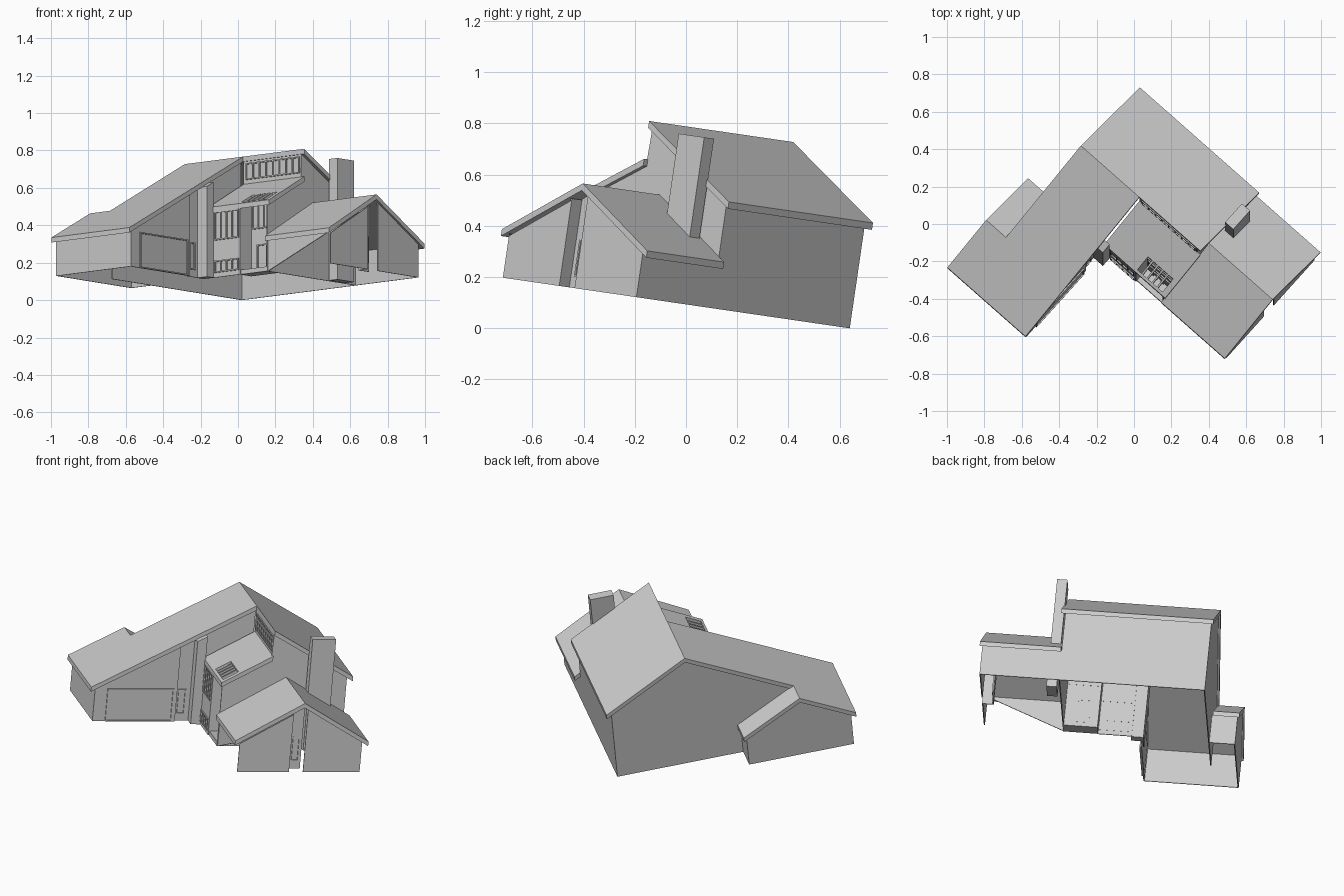
import bpy, bmesh, math
from mathutils import Matrix, Vector

cube = bpy.data.objects.get("Cube")
if cube:
    bpy.data.objects.remove(cube)

grey = bpy.data.materials.new("plain_grey")
grey.use_nodes = True
colour = (0.6, 0.6, 0.6, 1)
grey.diffuse_color = colour
grey.node_tree.nodes["Principled BSDF"].inputs["Base Color"].default_value = colour

# House axes: p along the main ridge, q across it, r up from the ground plane
PLACE = (Matrix.Rotation(math.radians(-8.3), 4, 'X')
         @ Matrix.Rotation(math.radians(-41.7), 4, 'Z')
         @ Matrix.Translation((0, 0, 0.092)))
WALL = 0.006
ROOF = 0.027


def build(name, prisms):
    """One object from prisms: (axis, start, end, outline in the other two axes)."""
    bm = bmesh.new()
    for axis, a0, a1, outline in prisms:
        def point(a, u, v):
            return {'p': (a, u, v), 'q': (u, a, v), 'r': (u, v, a)}[axis]
        ends = [[bm.verts.new(point(a, u, v)) for u, v in outline] for a in (a0, a1)]
        bm.faces.new(ends[0])
        bm.faces.new(ends[1])
        n = len(outline)
        for i in range(n):
            j = (i + 1) % n
            bm.faces.new((ends[0][i], ends[0][j], ends[1][j], ends[1][i]))
    bmesh.ops.recalc_face_normals(bm, faces=bm.faces)
    bm.transform(PLACE)
    mesh = bpy.data.meshes.new(name)
    bm.to_mesh(mesh)
    bm.free()
    mesh.materials.append(grey)
    obj = bpy.data.objects.new(name, mesh)
    bpy.context.collection.objects.link(obj)
    return obj


def rect(u0, u1, v0, v1):
    return [(u0, v0), (u1, v0), (u1, v1), (u0, v1)]


def wall(name, axis, at, outline):
    return build(name, [(axis, at - WALL, at, outline)])


def slab(top):
    """Roof cross-section: the top line and the same line lowered."""
    return top + [(q, r - ROOF) for q, r in reversed(top)]


def window(name, axis, at, u0, u1, v0, v1, panes=1, bar=0.007, depth=0.007):
    parts = [rect(u0, u1, v0, v0 + bar), rect(u0, u1, v1 - bar, v1)]
    for i in range(panes + 1):
        u = u0 + (u1 - u0 - bar) * i / panes
        parts.append(rect(u, u + bar, v0 + bar, v1 - bar))
    build(name, [(axis, at - depth, at + depth, o) for o in parts])


# Roof heights
RIDGE_Q, RIDGE_R = 0.042, 0.688
def long_slope(q):
    return RIDGE_R + 0.528 * (q - RIDGE_Q)
def back_slope(q):
    return RIDGE_R - 0.565 * (q - RIDGE_Q)
def low_slope(q):
    return 0.385 + 0.55 * (q + 0.235)

# Main roofs
ridge = (RIDGE_Q, RIDGE_R)
build("main_back_roof", [('p', -0.418, 0.437, slab([ridge, (0.516, back_slope(0.516))]))])
build("garage_wing_roof", [('p', -0.418, 0, slab([(-0.872, long_slope(-0.872)), ridge]))])
build("side_annex_roof", [('p', -0.56, -0.412, slab(
    [(-0.872, long_slope(-0.872)), (-0.56, long_slope(-0.56)), (-0.222, 0.185)]))])
build("small_wing_roof", [('p', 0.417, 0.873, slab([(-0.25, 0.187), (0.134, 0.409), (0.519, 0.185)]))])

# Low roof with an open slatted corner over the porch
mid, eave = -0.14, -0.24
upper = slab([(mid, low_slope(mid)), (0.045, low_slope(0.045))])
lower = slab([(eave, low_slope(eave)), (mid, low_slope(mid))])
edge = slab([(eave, low_slope(eave)), (eave + 0.015, low_slope(eave + 0.015))])
parts = [('p', 0, 0.437, upper), ('p', 0, 0.225, lower), ('p', 0.405, 0.437, lower),
         ('p', 0.225, 0.405, edge)]
for i in range(4):
    start = 0.255 + 0.036 * i
    parts.append(('p', start, start + 0.01, lower))
build("low_roof", parts)

# Outer walls, open underneath
GAP = ROOF - 0.002
top = lambda f, q: (q, f(q) - GAP)
wall("back_wall", 'q', 0.486, rect(-0.406, 0.415, 0, back_slope(0.486) - GAP))
wall("small_wing_back_wall", 'q', 0.486, rect(0.415, 0.86, 0, 0.18))
wall("left_gable_wall", 'p', -0.40, [(-0.56, 0), top(long_slope, -0.56), top(long_slope, RIDGE_Q),
                                     top(back_slope, 0.486), (0.486, 0)])
wall("annex_gable_wall", 'p', -0.544, [(-0.845, 0), top(long_slope, -0.845), top(long_slope, -0.56),
                                       (-0.24, 0.17), (-0.24, 0)])
wall("annex_back_wall", 'q', -0.24, rect(-0.55, -0.406, 0, 0.17))
wall("garage_end_wall", 'q', -0.839, rect(-0.55, -0.015, 0, long_slope(-0.845) - GAP))
wall("garage_door_wall", 'p', -0.015, [(-0.845, 0), top(long_slope, -0.845),
                                       top(long_slope, -0.37), (-0.37, 0)])
wall("garage_side_wall", 'p', -0.03, [(-0.37, 0), top(long_slope, -0.37),
                                      top(long_slope, -0.235), (-0.235, 0)])
wall("upper_side_wall", 'p', -0.015, [(-0.235, 0.36), top(long_slope, -0.235),
                                      top(long_slope, RIDGE_Q), (RIDGE_Q, 0.5)])
build("entry_pillar", [('p', -0.03, 0.035, [(-0.29, 0), top(long_slope, -0.29),
                                            top(long_slope, -0.235), (-0.235, 0)])])
wall("right_gable_wall", 'p', 0.415, [(-0.23, 0), top(low_slope, -0.23), top(low_slope, 0.04),
                                      (0.045, RIDGE_R - GAP), top(back_slope, 0.486), (0.486, 0)])
wall("clerestory_wall", 'q', 0.05, rect(0, 0.415, 0.5, 0.67))

# Front bay and porch
wall("bay_wall", 'q', -0.229, rect(0.03, 0.225, 0, 0.37))
wall("bay_return_wall", 'p', 0.225, [(-0.235, 0), top(low_slope, -0.235), top(low_slope, mid), (mid, 0)])
wall("porch_wall", 'q', mid, rect(0.22, 0.415, 0, low_slope(mid) - GAP))
build("porch_floor", [('r', 0, 0.025, rect(0.225, 0.415, -0.23, mid))])

# Small wing gable with a recessed centre, and its three-sided side wall
wall("small_gable_left", 'p', 0.86, [(-0.22, 0), (-0.22, 0.165), (0.078, 0.338), (0.078, 0)])
wall("small_gable_return", 'q', 0.078, rect(0.80, 0.86, 0, 0.345))
wall("small_gable_recess", 'p', 0.80, [(0.078, 0), (0.078, 0.348), (0.134, 0.382), (0.155, 0.37), (0.155, 0)])
wall("small_gable_right", 'p', 0.86, [(0.159, 0), (0.159, 0.367), (0.486, 0.178), (0.486, 0)])
wall("small_wing_side_wall", 'q', -0.22, [(0.415, 0), (0.415, 0.175), (0.86, 0.175)])

# Chimney
build("chimney", [('r', 0, 0.656, rect(0.43, 0.488, 0.25, 0.385))])

# Doors and windows
window("garage_door_frame", 'p', -0.015, -0.773, -0.389, 0, 0.193)
window("garage_window", 'p', -0.03, -0.36, -0.315, 0.04, 0.186)
window("recess_window", 'p', 0.80, 0.10, 0.142, 0.045, 0.19)
window("bay_upper_windows", 'q', -0.235, 0.045, 0.215, 0.2, 0.355, 4)
window("bay_lower_windows", 'q', -0.235, 0.045, 0.215, 0.025, 0.09, 4)
window("porch_upper_windows", 'q', mid - WALL, 0.235, 0.40, 0.25, 0.39, 4)
window("porch_door", 'q', mid - WALL, 0.27, 0.345, 0.025, 0.165)
window("clerestory_windows", 'q', 0.044, 0.02, 0.405, 0.56, 0.65, 8)
